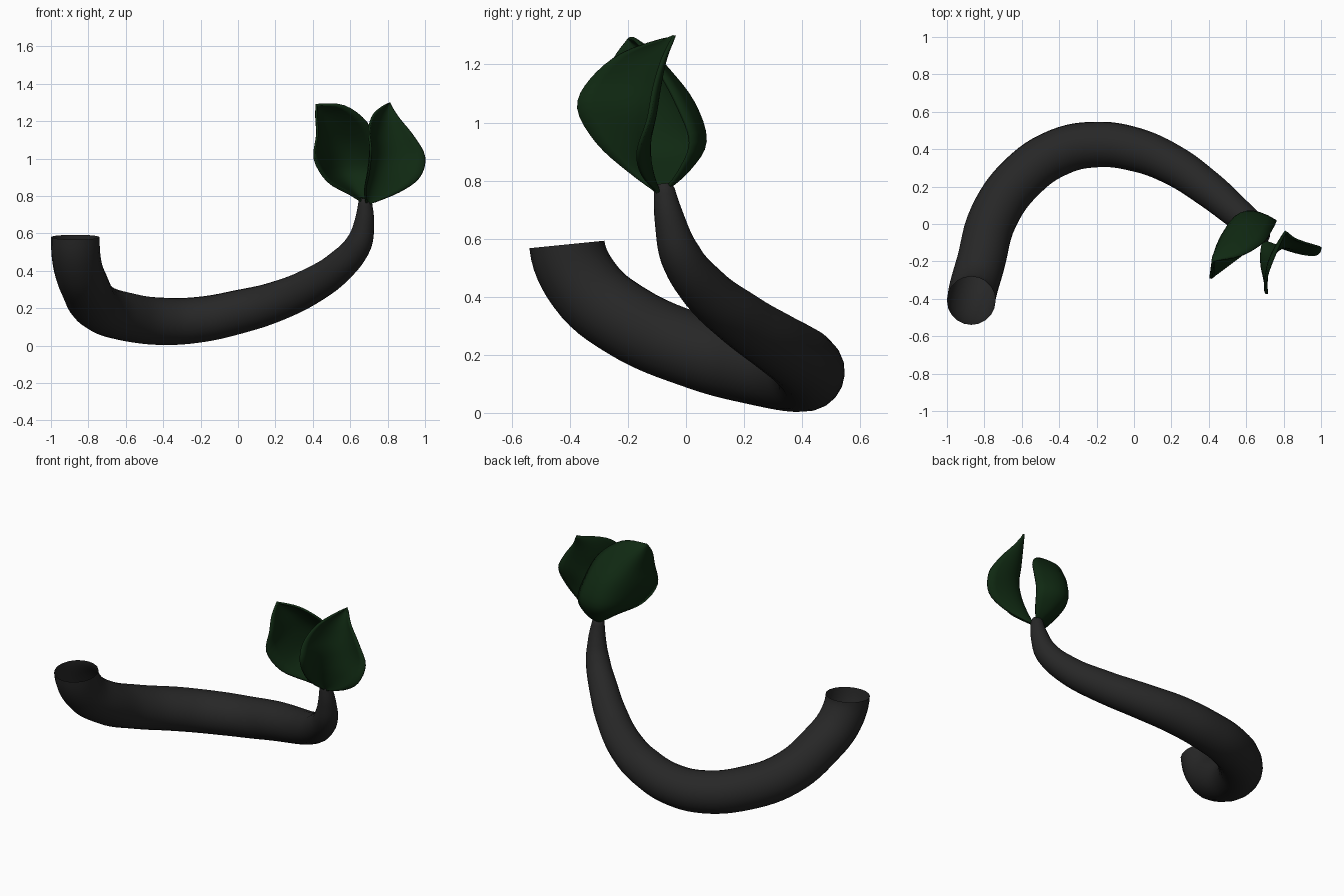
import bpy, bmesh
from mathutils import Vector

cube = bpy.data.objects.get("Cube")
if cube:
    bpy.data.objects.remove(cube, do_unlink=True)


def material(name, rgb):
    m = bpy.data.materials.new(name)
    m.use_nodes = True
    m.diffuse_color = (*rgb, 1)
    m.node_tree.nodes["Principled BSDF"].inputs["Base Color"].default_value = (*rgb, 1)
    return m


charcoal = material("charcoal", (0.02, 0.02, 0.02))
dark_green = material("dark_green", (0.005, 0.022, 0.006))


def finish(obj, mat):
    obj.data.materials.clear()
    obj.data.materials.append(mat)
    bpy.ops.object.select_all(action="DESELECT")
    obj.select_set(True)
    bpy.context.view_layer.objects.active = obj


# Curved tapering stalk, open at the wide end: x, y, z, radius
stalk_path = [
    (-0.87, -0.41, 0.58, 0.13), (-0.86, -0.35, 0.44, 0.13),
    (-0.82, -0.21, 0.32, 0.13), (-0.75, 0.04, 0.21, 0.13),
    (-0.60, 0.25, 0.155, 0.13), (-0.40, 0.385, 0.13, 0.127),
    (-0.20, 0.425, 0.14, 0.122), (0.00, 0.40, 0.18, 0.117),
    (0.20, 0.32, 0.235, 0.107), (0.40, 0.185, 0.325, 0.096),
    (0.55, 0.06, 0.43, 0.084), (0.645, -0.02, 0.545, 0.071),
    (0.675, -0.055, 0.66, 0.053), (0.68, -0.075, 0.77, 0.036),
    (0.68, -0.077, 0.79, 0.026),
]
curve = bpy.data.curves.new("stalk", "CURVE")
curve.dimensions = "3D"
curve.bevel_depth = 1
curve.bevel_resolution = 8
curve.resolution_u = 6
spline = curve.splines.new("BEZIER")
spline.bezier_points.add(len(stalk_path) - 1)
for p, (x, y, z, r) in zip(spline.bezier_points, stalk_path):
    p.co = (x, y, z)
    p.radius = r
    p.handle_left_type = p.handle_right_type = "AUTO"
# Keep the open rim level
rim = spline.bezier_points[0]
rim.handle_left_type = rim.handle_right_type = "FREE"
rim.handle_right = rim.co + Vector((0, 0.005, -0.05))
rim.handle_left = rim.co - Vector((0, 0.005, -0.05))
stalk = bpy.data.objects.new("stalk", curve)
bpy.context.collection.objects.link(stalk)
finish(stalk, charcoal)
bpy.ops.object.convert(target="MESH")
bpy.ops.object.shade_smooth_by_angle()


def sample(points, t):
    """Smooth point on a path through the given points."""
    pts = [Vector(p) for p in points]
    f = t * (len(pts) - 1)
    i = min(int(f), len(pts) - 2)
    f -= i
    b, c = pts[i], pts[i + 1]
    a = pts[i - 1] if i else 2 * b - c
    d = pts[i + 2] if i + 2 < len(pts) else 2 * c - b
    return b + 0.5 * f * (c - a + f * (2 * a - 5 * b + 4 * c - d + f * (3 * (b - c) + d - a)))


def leaf(name, base, tip, left, rib, right, rows=24, cols=12):
    """Curved blade lofted from left edge, midrib and right edge."""
    paths = [[base, *side, tip] for side in (left, rib, right)]
    bm = bmesh.new()
    grid = []
    for j in range(rows + 1):
        a, m, b = (sample(p, j / rows) for p in paths)
        row = []
        for i in range(cols + 1):
            v = 2 * i / cols - 1
            row.append(bm.verts.new(m + (b - a) * v / 2 + ((a + b) / 2 - m) * v * v))
        grid.append(row)
    for lo, hi in zip(grid, grid[1:]):
        for i in range(cols):
            bm.faces.new((lo[i], lo[i + 1], hi[i + 1], hi[i]))
    bmesh.ops.remove_doubles(bm, verts=bm.verts, dist=0.0005)
    bmesh.ops.recalc_face_normals(bm, faces=bm.faces)
    mesh = bpy.data.meshes.new(name)
    bm.to_mesh(mesh)
    bm.free()
    obj = bpy.data.objects.new(name, mesh)
    bpy.context.collection.objects.link(obj)
    finish(obj, dark_green)
    bpy.ops.object.shade_smooth_by_angle()
    mod = obj.modifiers.new("thickness", "SOLIDIFY")
    mod.thickness = 0.012
    mod.offset = 0


# Front leaf, folded along its midrib with both lobes flaring outward
leaf("front_leaf", (0.69, -0.09, 0.75), (0.81, -0.04, 1.30),
     left=[(0.68, -0.20, 0.83), (0.70, -0.31, 0.93), (0.71, -0.375, 1.05), (0.70, -0.33, 1.15), (0.73, -0.22, 1.24)],
     rib=[(0.72, -0.12, 0.83), (0.75, -0.14, 0.93), (0.77, -0.14, 1.04), (0.77, -0.12, 1.14), (0.78, -0.09, 1.23)],
     right=[(0.86, -0.15, 0.82), (0.97, -0.165, 0.90), (1.0, -0.13, 1.01), (0.94, -0.11, 1.12), (0.86, -0.08, 1.22)])

# Back leaf, cupped toward the front leaf
leaf("back_leaf", (0.68, -0.08, 0.76), (0.42, -0.20, 1.29),
     left=[(0.60, -0.15, 0.81), (0.48, -0.24, 0.88), (0.41, -0.29, 1.0), (0.425, -0.28, 1.13), (0.42, -0.25, 1.22)],
     rib=[(0.61, 0.0, 0.84), (0.55, 0.04, 0.93), (0.52, 0.0, 1.06), (0.48, -0.08, 1.17), (0.45, -0.14, 1.24)],
     right=[(0.73, -0.03, 0.82), (0.76, 0.015, 0.93), (0.74, -0.03, 1.06), (0.69, -0.10, 1.19), (0.57, -0.17, 1.28)])
